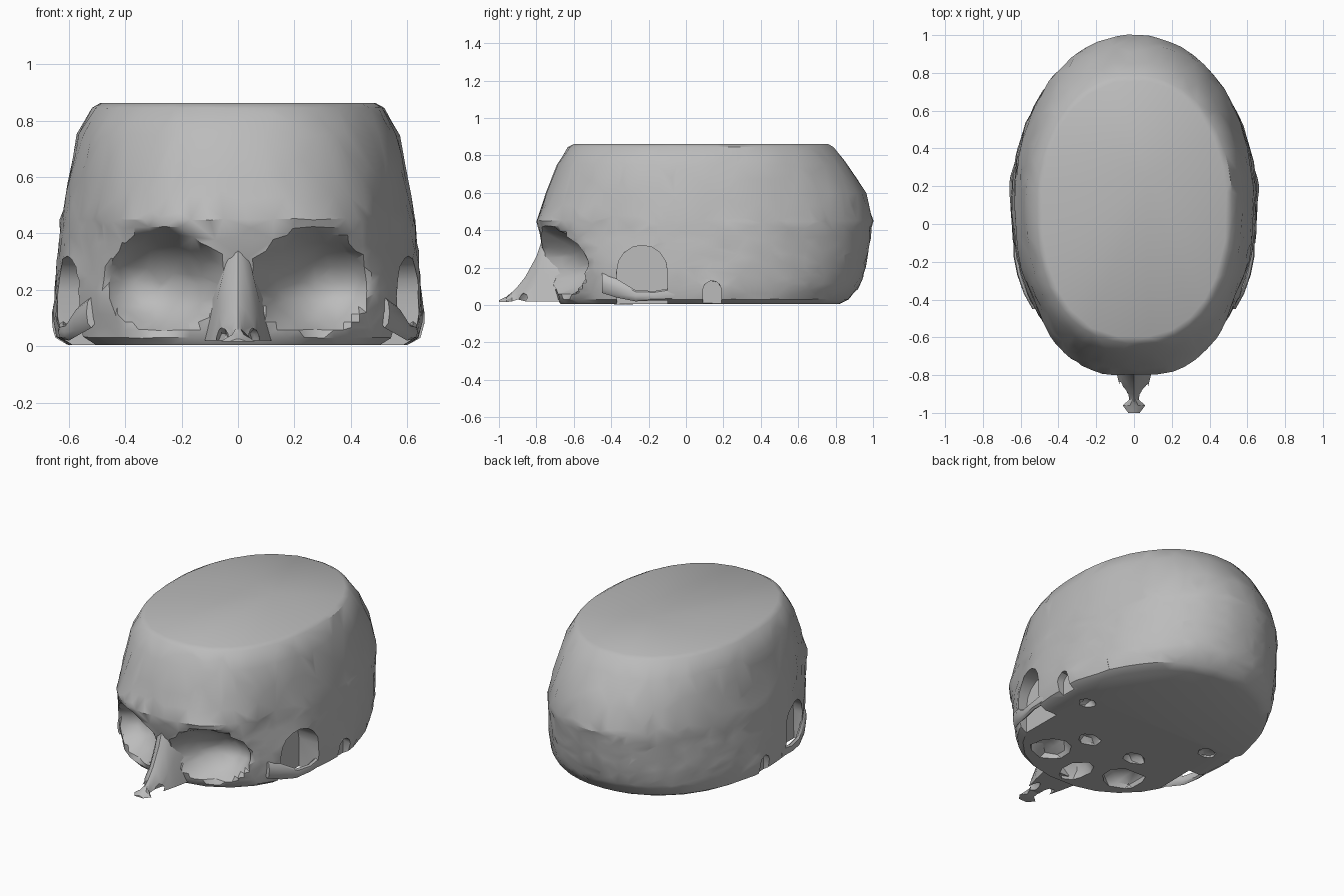
import bpy, bmesh, math, random
from mathutils import Vector, Matrix

random.seed(4)
if "Cube" in bpy.data.objects:
    bpy.data.objects.remove(bpy.data.objects["Cube"], do_unlink=True)

bone = bpy.data.materials.new("bone_grey")
bone.use_nodes = True
GREY = (0.5, 0.5, 0.5, 1)
bone.diffuse_color = GREY
bone.node_tree.nodes["Principled BSDF"].inputs["Base Color"].default_value = GREY


def make(name, bm):
    bmesh.ops.recalc_face_normals(bm, faces=bm.faces[:])
    mesh = bpy.data.meshes.new(name)
    bm.to_mesh(mesh)
    bm.free()
    mesh.materials.append(bone)
    ob = bpy.data.objects.new(name, mesh)
    bpy.context.collection.objects.link(ob)
    return ob


def bridge(bm, rings):
    n = len(rings[0])
    for a, b in zip(rings, rings[1:]):
        for i in range(n):
            j = (i + 1) % n
            bm.faces.new((a[i], a[j], b[j], b[i]))


def smooth(ob, angle):
    bpy.ops.object.select_all(action="DESELECT")
    ob.select_set(True)
    bpy.context.view_layer.objects.active = ob
    bpy.ops.object.shade_smooth_by_angle(angle=math.radians(angle))


# Skull outline by height: z, half width, front y, back y
PROFILE = [
    (0.005, 0.60, -0.67, 0.82), (0.03, 0.64, -0.69, 0.87),
    (0.10, 0.65, -0.71, 0.93), (0.20, 0.65, -0.735, 0.96),
    (0.32, 0.64, -0.77, 0.98), (0.45, 0.63, -0.79, 1.0),
    (0.60, 0.60, -0.75, 0.96), (0.75, 0.57, -0.69, 0.865),
    (0.845, 0.52, -0.63, 0.79), (0.862, 0.49, -0.60, 0.76)]


def outline(z):
    for a, b in zip(PROFILE, PROFILE[1:]):
        if z <= b[0]:
            t = (z - a[0]) / (b[0] - a[0])
            return [p + (q - p) * t for p, q in zip(a, b)][1:]
    return PROFILE[-1][1:]


def sculpt(p):
    """Eye sockets, brow, temples, mastoid lumps."""
    ax = abs(p.x)
    if p.y < -0.25:
        d = ((ax - 0.265) / 0.2) ** 2 + ((p.z - 0.23) / 0.18) ** 2
        if d < 1:
            p.y += 0.21 * (1 - d) ** 0.75
        brow = ((ax - 0.25) / 0.25) ** 2 + ((p.z - 0.45) / 0.06) ** 2
        p.y -= 0.02 * math.exp(-brow)
    temple = ((p.y + 0.42) / 0.15) ** 2 + ((p.z - 0.42) / 0.15) ** 2
    p.x *= 1 - 0.05 * math.exp(-temple)
    mastoid = ((p.y - 0.2) / 0.08) ** 2 + ((p.z - 0.08) / 0.07) ** 2
    p.x *= 1 + 0.03 * math.exp(-mastoid)
    return p


# Cranium: lofted rings, sculpted, capped flat at both cuts
SEG, CY = 112, 0.1
heights = [0.005, 0.03] + [0.03 + 0.028 * k for k in range(1, 17)]
heights += [0.53, 0.6, 0.675, 0.75, 0.8, 0.845, 0.862]
bm = bmesh.new()
rings = []
for z in heights:
    w, front, back = outline(z)
    ring = []
    for i in range(SEG):
        a = math.tau * i / SEG
        c, s = math.cos(a), math.sin(a)
        e = 2 / (2.3 if s < 0 else 2.1)
        x = w * math.copysign(abs(c) ** e, c)
        reach = (back - CY) if s > 0 else (CY - front)
        y = CY + reach * math.copysign(abs(s) ** e, s)
        p = sculpt(Vector((x, y, z)))
        if 0.03 < z < 0.84:
            p += Vector((random.uniform(-1, 1), random.uniform(-1, 1), 0)) * 0.004
        ring.append(bm.verts.new(p))
    rings.append(ring)
bridge(bm, rings)
bm.faces.new(rings[0])
peak = bm.verts.new((0.07, 0.25, 0.858))
for i in range(SEG):
    bm.faces.new((rings[-1][i], rings[-1][(i + 1) % SEG], peak))
cranium = make("cranium", bm)

# Nasal bridge and spine: y, half width, top z, bottom z
NOSE = [
    (-0.62, 0.13, 0.40, 0.02), (-0.76, 0.10, 0.38, 0.02),
    (-0.80, 0.09, 0.26, 0.02), (-0.86, 0.075, 0.15, 0.02),
    (-0.90, 0.03, 0.10, 0.03), (-0.93, 0.025, 0.07, 0.02),
    (-0.96, 0.06, 0.045, 0.016), (-1.0, 0.03, 0.026, 0.016)]
bm = bmesh.new()
rings = []
for y, w, top, low in NOSE:
    shape = [(-1, 0), (-0.75, 0.4), (-0.35, 0.85), (0, 1), (0.35, 0.85), (0.75, 0.4), (1, 0)]
    rings.append([bm.verts.new((w * u, y, low + (top - low) * v)) for u, v in shape])
bridge(bm, rings)
bm.faces.new(rings[0])
bm.faces.new(rings[-1])
nose = make("nasal_bridge", bm)


# Cutters
def pit(name, centre, size):
    bm = bmesh.new()
    bmesh.ops.create_icosphere(bm, subdivisions=2, radius=1)
    for v in bm.verts:
        v.co *= random.uniform(0.85, 1.1)
    bm.transform(Matrix.Translation(centre) @ Matrix.Diagonal((*size, 1)))
    return make(name, bm)


def arch(name, side, y, half, top, x0, x1):
    """Arched notch open at the bottom, running along x."""
    pts = [(y - half, -0.1)]
    for k in range(9):
        a = math.pi * (1 - k / 8)
        pts.append((y + half * math.cos(a), top - half + half * math.sin(a)))
    pts.append((y + half, -0.1))
    bm = bmesh.new()
    ends = [[bm.verts.new((side * x, py, pz)) for py, pz in pts] for x in (x0, x1)]
    bridge(bm, ends)
    for end in ends:
        bm.faces.new(end)
    return make(name, bm)


cutters = [pit("nasal_cavity", (0, -0.52, -0.01), (0.08, 0.12, 0.14))]
nostrils = []
for side in (-1, 1):
    cutters += [
        arch("temple_notch", side, -0.235, 0.135, 0.32, 0.50, 0.9),
        arch("ear_notch", side, 0.14, 0.05, 0.13, 0.61, 0.9),
        pit("sinus_pit", (side * 0.27, -0.42, -0.01), (0.13, 0.12, 0.09)),
        pit("base_pit", (side * 0.17, -0.2, -0.01), (0.08, 0.06, 0.06)),
        pit("rear_pit", (side * 0.45, 0.12, -0.01), (0.06, 0.05, 0.05))]
    nostrils.append(pit("nostril", (side * 0.05, -0.85, 0.02), (0.03, 0.06, 0.05)))


def carve(ob, tools, ratio):
    for tool in tools:
        mod = ob.modifiers.new("cut", "BOOLEAN")
        mod.operation = "DIFFERENCE"
        mod.solver = "EXACT"
        mod.object = tool
    if ratio < 1:
        ob.modifiers.new("facets", "DECIMATE").ratio = ratio
    graph = bpy.context.evaluated_depsgraph_get()
    mesh = bpy.data.meshes.new_from_object(ob.evaluated_get(graph))
    ob.modifiers.clear()
    ob.data = mesh
    for tool in tools:
        bpy.data.objects.remove(tool, do_unlink=True)


carve(cranium, cutters, 0.4)
carve(nose, nostrils, 1)
smooth(cranium, 32)
smooth(nose, 32)

# Cheek arches spanning the temple notches
for side, label in ((-1, "right"), (1, "left")):
    bm = bmesh.new()
    path = [(0.52, -0.45, 0.12, 0.055), (0.565, -0.37, 0.09, 0.05), (0.60, -0.27, 0.05, 0.03),
            (0.62, -0.17, 0.05, 0.025), (0.62, -0.06, 0.06, 0.035)]
    rings = []
    for x, y, z, r in path:
        ring = []
        for k in range(8):
            a = math.tau * k / 8
            ring.append(bm.verts.new((side * (x + 0.018 * math.cos(a)), y, z + r * math.sin(a))))
        rings.append(ring)
    bridge(bm, rings)
    bm.faces.new(rings[0])
    bm.faces.new(rings[-1])
    smooth(make(label + "_cheek_arch", bm), 40)
